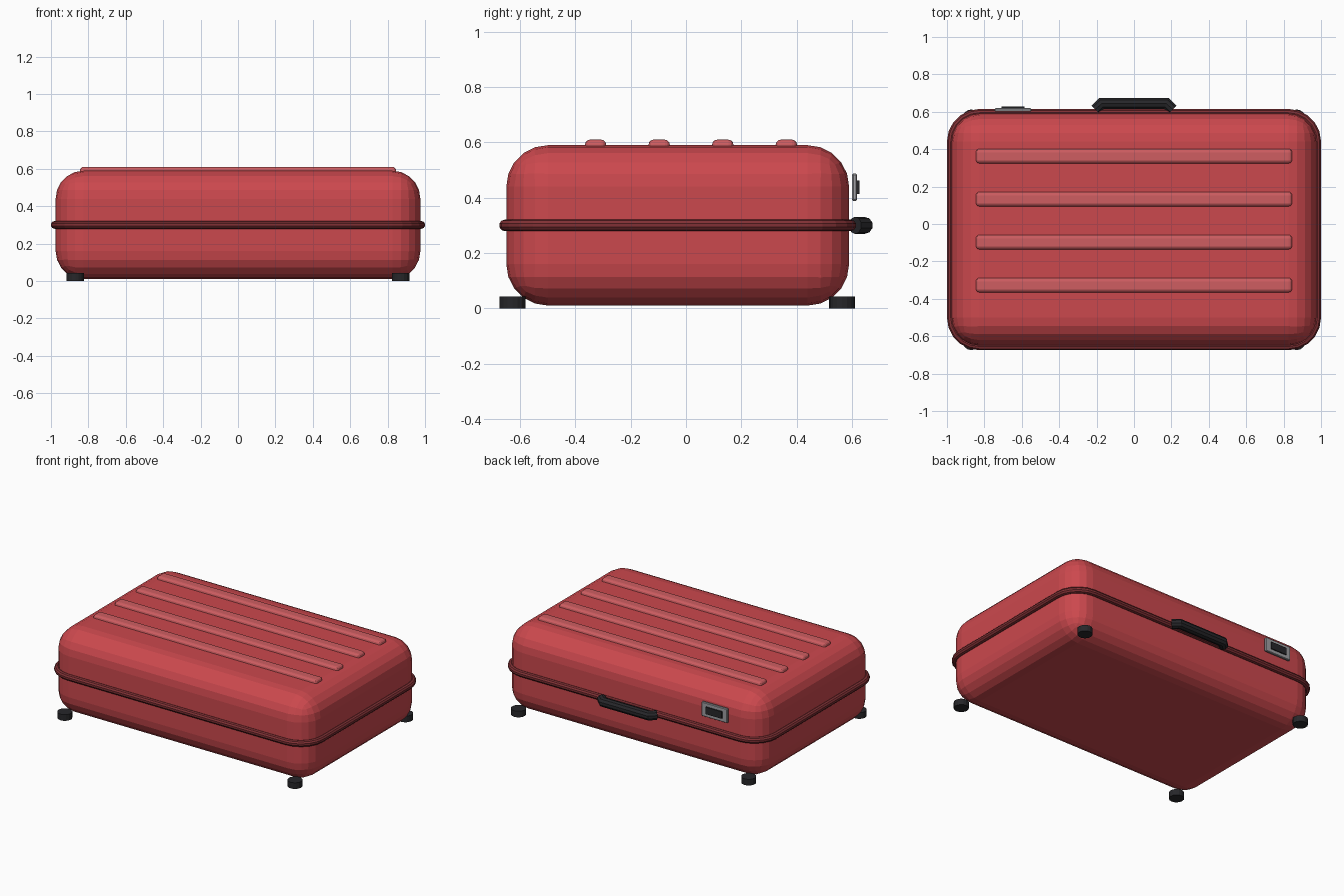
import bpy, bmesh
from math import cos, sin, pi
from mathutils import Vector

if "Cube" in bpy.data.objects:
    bpy.data.objects.remove(bpy.data.objects["Cube"])


def material(name, r, g, b):
    m = bpy.data.materials.new(name)
    m.diffuse_color = (r, g, b, 1)
    m.use_nodes = True
    m.node_tree.nodes["Principled BSDF"].inputs["Base Color"].default_value = m.diffuse_color
    return m


RED = material("shell_red", 0.60, 0.065, 0.075)
RIB = material("rib_red", 0.62, 0.11, 0.12)
DARK_RED = material("rim_red", 0.22, 0.03, 0.035)
BLACK = material("black", 0.02, 0.02, 0.023)
GREY = material("metal_grey", 0.35, 0.35, 0.37)


def finish(bm, name, mat):
    bmesh.ops.recalc_face_normals(bm, faces=bm.faces)
    me = bpy.data.meshes.new(name)
    bm.to_mesh(me)
    bm.free()
    me.materials.append(mat)
    ob = bpy.data.objects.new(name, me)
    bpy.context.collection.objects.link(ob)
    return ob


def box(name, centre, size, mat, bevel=0, segments=2):
    bm = bmesh.new()
    bmesh.ops.create_cube(bm, size=1)
    for v in bm.verts:
        v.co = Vector(c + s * k for c, s, k in zip(centre, size, v.co))
    if bevel:
        bmesh.ops.bevel(bm, geom=bm.edges[:], offset=bevel, segments=segments,
                        profile=0.5, affect='EDGES')
    return finish(bm, name, mat)


def tube(name, path, z, radius, sides, mat, closed):
    """Sweep a round section along a flat path, with mitred corners."""
    bm = bmesh.new()
    pts = [Vector(p) for p in path]
    n = len(pts)
    rings = []
    for i, p in enumerate(pts):
        a = pts[i - 1] if closed or i > 0 else None
        b = pts[(i + 1) % n] if closed or i < n - 1 else None
        d0 = (p - a).normalized() if a is not None else (b - p).normalized()
        d1 = (b - p).normalized() if b is not None else d0
        t = (d0 + d1).normalized()
        m = Vector((t.y, -t.x)) / t.dot(d0)
        ring = []
        for k in range(sides):
            ang = 2 * pi * (k + 0.5) / sides
            q = p + m * radius * cos(ang)
            ring.append(bm.verts.new((q.x, q.y, z + radius * sin(ang))))
        rings.append(ring)
    for i in range(n if closed else n - 1):
        r0, r1 = rings[i], rings[(i + 1) % n]
        for k in range(sides):
            j = (k + 1) % sides
            bm.faces.new((r0[k], r0[j], r1[j], r1[k]))
    if not closed:
        bm.faces.new(rings[0])
        bm.faces.new(rings[-1])
    return finish(bm, name, mat)


CY = -0.03  # shell centre in y

# Rounded shell
box("shell", (0, CY, 0.30), (1.95, 1.24, 0.58), RED, 0.15, 5)

# Closing rim around the middle
hx, hy, rad, seg = 0.98, 0.625, 0.155, 5
rim_path = []
for c, (sx, sy) in enumerate([(1, 1), (-1, 1), (-1, -1), (1, -1)]):
    for s in range(seg + 1):
        a = (c + s / seg) * pi / 2
        rim_path.append((sx * (hx - rad) + rad * cos(a),
                         CY + sy * (hy - rad) + rad * sin(a)))
tube("rim", rim_path, 0.30, 0.021, 10, DARK_RED, True)

# Raised ribs on the lid
for i in range(4):
    box(f"lid_rib_{i + 1}", (0, -0.327 + 0.23 * i, 0.59), (1.69, 0.077, 0.04),
        RIB, 0.018, 3)

# Carry handle on the back
tube("handle", [(0.207, 0.612), (0.172, 0.645), (-0.172, 0.645), (-0.207, 0.612)],
     0.30, 0.031, 10, BLACK, False)

# Lock plate and its dark inset
box("lock_plate", (-0.647, 0.610, 0.438), (0.196, 0.018, 0.098), GREY, 0.004, 1)
box("lock_inset", (-0.647, 0.617, 0.438), (0.122, 0.02, 0.048), BLACK)

# Feet at the four corners
for x, side in ((-0.87, "left"), (0.87, "right")):
    for y, end in ((-0.627, "front"), (0.565, "back")):
        bm = bmesh.new()
        bmesh.ops.create_cone(bm, cap_ends=True, segments=16, radius1=0.047,
                              radius2=0.047, depth=0.042)
        bmesh.ops.translate(bm, verts=bm.verts, vec=(x, y, 0.021))
        finish(bm, f"foot_{end}_{side}", BLACK)
